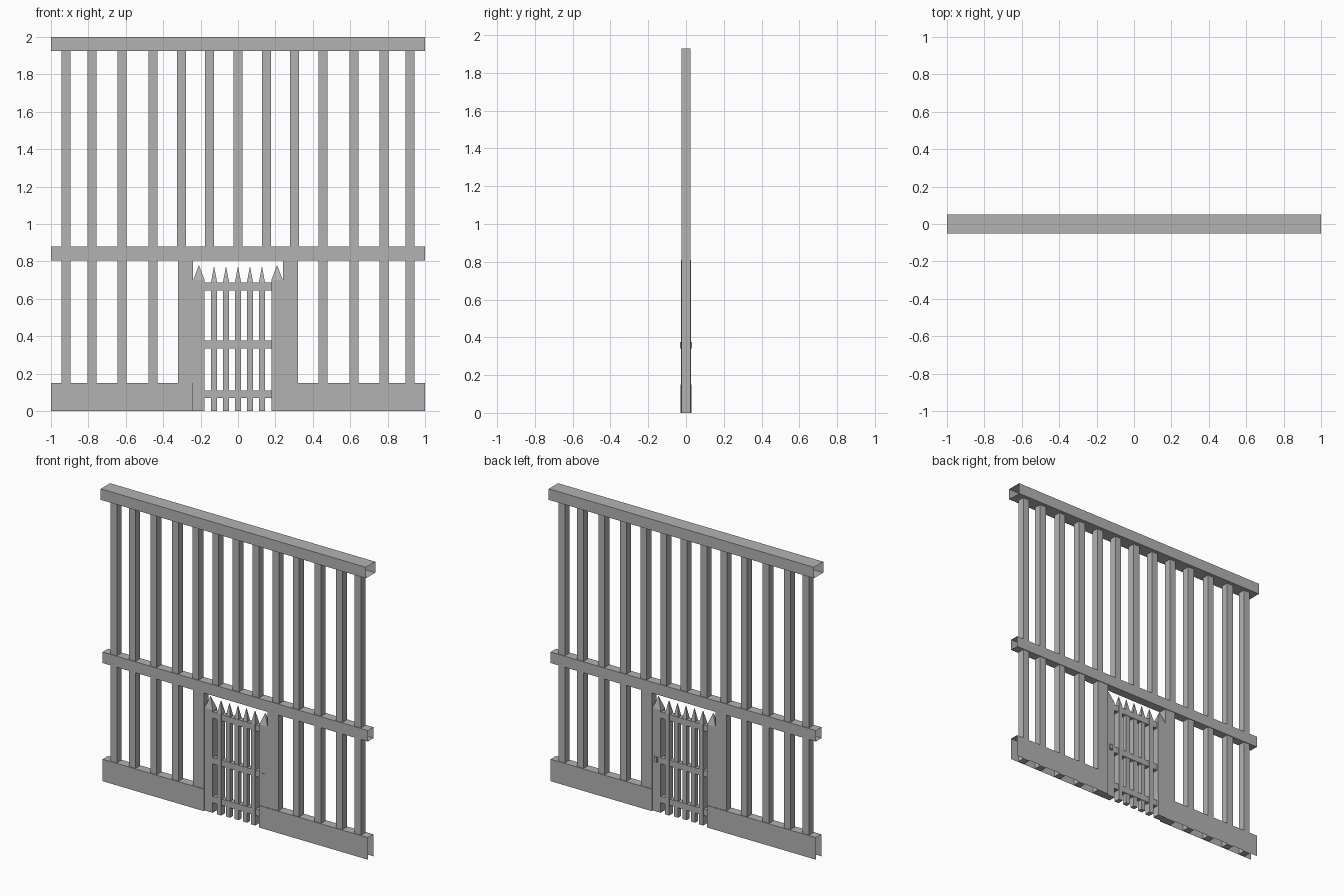
import bpy
import bmesh

cube = bpy.data.objects.get("Cube")
if cube:
    bpy.data.objects.remove(cube, do_unlink=True)

iron = bpy.data.materials.new("grey_iron")
iron.use_nodes = True
GREY = (0.45, 0.45, 0.45, 1)
iron.diffuse_color = GREY
iron.node_tree.nodes["Principled BSDF"].inputs["Base Color"].default_value = GREY


def finish(name, bm):
    mesh = bpy.data.meshes.new(name)
    bm.to_mesh(mesh)
    bm.free()
    mesh.materials.append(iron)
    obj = bpy.data.objects.new(name, mesh)
    bpy.context.collection.objects.link(obj)
    return obj


def box(name, x, y, z, open_sides=(), spike=0):
    """Box between (min, max) pairs; may lack sides or end in a pyramid."""
    bm = bmesh.new()
    bmesh.ops.create_cube(bm, size=1)
    for v in bm.verts:
        v.co = [span[int(c > 0)] for span, c in zip((x, y, z), v.co)]
    bm.normal_update()
    drop = [f for f in bm.faces
            if ("x" in open_sides and abs(f.normal.x) > 0.9)
            or ("bottom" in open_sides and f.normal.z < -0.9)]
    bmesh.ops.delete(bm, geom=drop, context="FACES")
    if spike:
        top = [f for f in bm.faces if f.normal.z > 0.9]
        tip = bmesh.ops.poke(bm, faces=top)["verts"][0]
        tip.co.z += spike
    return finish(name, bm)


def around(c, width):
    return (c - width / 2, c + width / 2)


# Long hollow rails, open at the ends
box("top_rail", (-1, 1), (-0.05, 0.05), (1.925, 2), ("x",))
box("middle_rail", (-1, 1), (-0.03, 0.03), (0.805, 0.88), ("x",))

# Tall bars: the middle ones stand on the middle rail above the gate
for i, c in enumerate((0, 0.152, 0.303, 0.455, 0.62, 0.78, 0.92)):
    bottom = 0 if i > 2 else 0.84
    for side in ((1, -1) if i else (1,)):
        box("tall_bar", around(c * side, 0.048), (-0.025, 0.025), (bottom, 1.93))

# Base skirts, frame panels and spiked gate posts on both sides of the gate
for side, label in ((-1, "right"), (1, "left")):
    def span(a, b):
        return tuple(sorted((a * side, b * side)))
    box(label + "_base", span(0.24, 1), (-0.03, 0.03), (0, 0.15), ("x", "bottom"))
    box(label + "_frame_panel", span(0.24, 0.322), (-0.026, 0.026), (0, 0.81))
    shift = -0.004 * side
    box(label + "_gate_post", span(0.178, 0.24), around(shift, 0.045),
        (0, 0.70), spike=0.08)
    # Skirt plate that wraps one face of the post
    box(label + "_base_return", span(0.178, 0.24), around(-0.0285 * side, 0.003),
        (0, 0.15))

# Gate: upright spiked bars tied by three rails
for i in range(-2, 3):
    depth = 0.042 if abs(i) == 2 else 0.03
    box("gate_bar", around(i * 0.064, 0.032), around(0, depth), (0, 0.69), spike=0.085)
for z in (0.09, 0.355, 0.665):
    box("gate_rail", (-0.18, 0.18), (-0.018, 0.018), around(z, 0.042))
box("gate_latch", around(0.21, 0.02), (-0.031, 0.031), around(0.358, 0.036))
